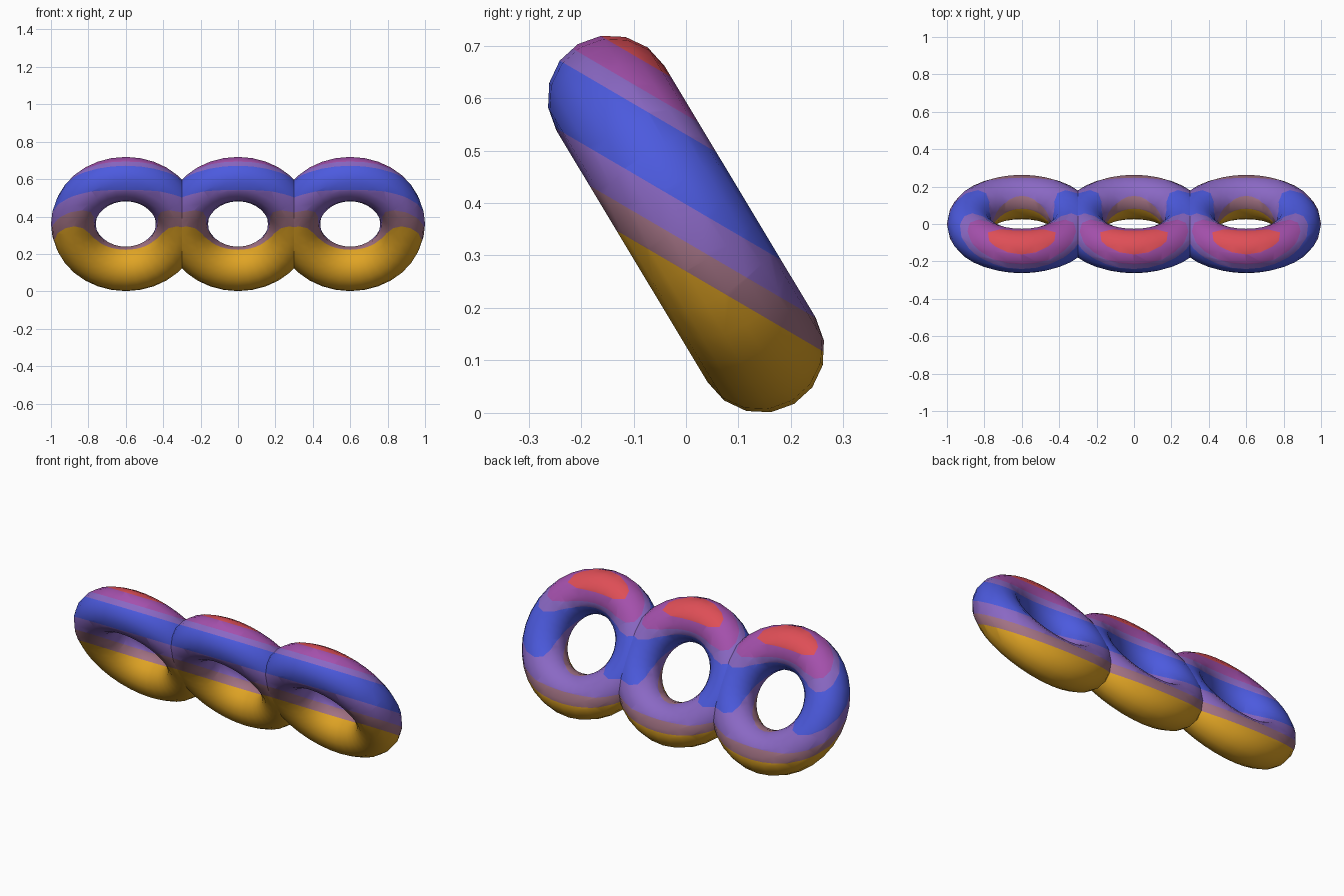
import bpy, bmesh, math
from mathutils import Matrix, Vector

if "Cube" in bpy.data.objects:
    bpy.data.objects.remove(bpy.data.objects["Cube"])

MAJOR, MINOR = 0.28, 0.12
TILT = math.radians(59)
MID = Vector((0, 0, 0.36))


def srgb(hex_code):
    vals = [int(hex_code[i:i + 2], 16) / 255 for i in (0, 2, 4)]
    lin = [c / 12.92 if c <= 0.04045 else ((c + 0.055) / 1.055) ** 2.4 for c in vals]
    return (*lin, 1)


def material(name, hex_code):
    m = bpy.data.materials.new(name)
    m.diffuse_color = srgb(hex_code)
    m.use_nodes = True
    m.node_tree.nodes["Principled BSDF"].inputs["Base Color"].default_value = m.diffuse_color
    return m


MATS = [material("gold", "E0A424"), material("dusty_pink", "A27284"),
        material("violet", "8A68C4"), material("blue", "4C5ADE"),
        material("magenta", "A450AC"), material("red", "DE4E56")]

# colour bands along a slanted direction: cut heights and the colour of each band
BAND_DIR = Vector((0, 0.505, 0.863)).normalized()
CUTS = [0.233, 0.281, 0.343, 0.458, 0.49, 0.538]
BAND_MATS = [0, 1, 2, 3, 2, 4, 5]


def ring(name, x):
    bpy.ops.mesh.primitive_torus_add(major_segments=32, minor_segments=16,
                                     major_radius=MAJOR, minor_radius=MINOR)
    ob = bpy.context.object
    ob.name = name
    for m in MATS:
        ob.data.materials.append(m)
    # lean the ring with its top towards the front
    ob.data.transform(Matrix.Translation(MID) @ Matrix.Rotation(-TILT, 4, 'X'))
    # cut clean band borders and colour the faces between them
    bm = bmesh.new()
    bm.from_mesh(ob.data)
    for c in CUTS:
        bmesh.ops.bisect_plane(bm, geom=bm.verts[:] + bm.edges[:] + bm.faces[:], dist=1e-5,
                               plane_co=BAND_DIR * c, plane_no=BAND_DIR)
    for f in bm.faces:
        s = f.calc_center_median().dot(BAND_DIR)
        f.material_index = BAND_MATS[sum(s > c for c in CUTS)]
        f.smooth = True
    bm.to_mesh(ob.data)
    bm.free()
    ob.location.x = x
    return ob


# three overlapping rings in a row
for name, x in (("left_ring", -0.6), ("middle_ring", 0), ("right_ring", 0.6)):
    ring(name, x)
